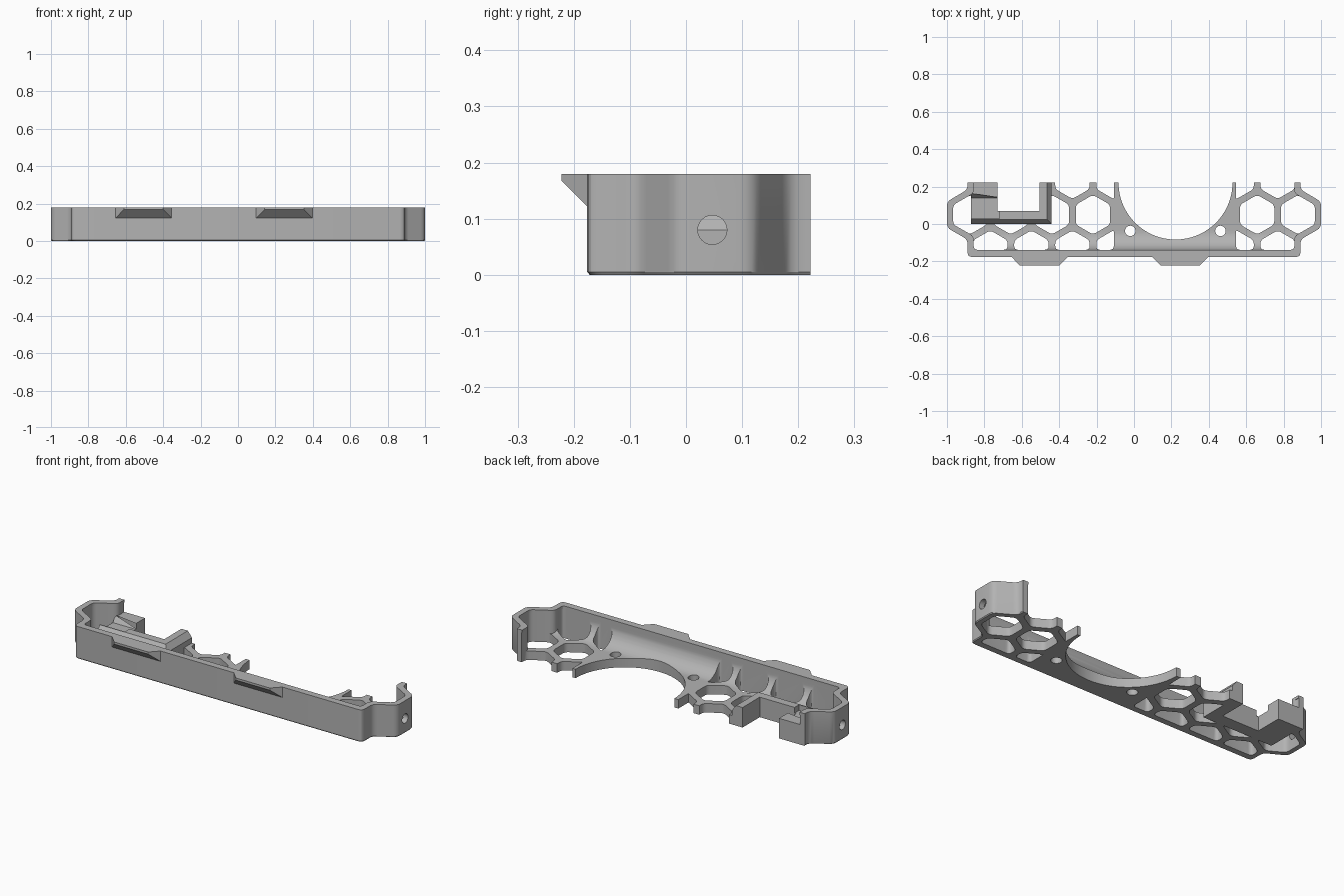
import bpy, bmesh
from math import cos, sin, pi, radians
from mathutils import Vector

if "Cube" in bpy.data.objects:
    bpy.data.objects.remove(bpy.data.objects["Cube"])

HEIGHT, FLOOR, BACK = 0.18, 0.05, 0.222
PITCH, ROW = 0.2195, 0.19
HEX_Y, FRONT_IN = 0.05, -0.138

grey = bpy.data.materials.new("plain_grey")
grey.use_nodes = True
grey.diffuse_color = (0.45, 0.45, 0.45, 1)
grey.node_tree.nodes["Principled BSDF"].inputs["Base Color"].default_value = grey.diffuse_color


def loft(name, rings):
    """Closed solid through stacked rings of equal length."""
    bm = bmesh.new()
    loops = [[bm.verts.new(p) for p in ring] for ring in rings]
    n = len(loops[0])
    for a, b in zip(loops, loops[1:]):
        for i in range(n):
            j = (i + 1) % n
            bm.faces.new((a[i], a[j], b[j], b[i]))
    bm.faces.new(loops[0][::-1])
    bm.faces.new(loops[-1])
    bmesh.ops.recalc_face_normals(bm, faces=bm.faces)
    mesh = bpy.data.meshes.new(name)
    bm.to_mesh(mesh)
    bm.free()
    mesh.materials.append(grey)
    obj = bpy.data.objects.new(name, mesh)
    bpy.context.collection.objects.link(obj)
    return obj


def prism(name, poly, z0, z1):
    return loft(name, [[(x, y, z) for x, y in poly] for z in (z0, z1)])


def combine(target, other, operation):
    """Boolean the second solid into the first and drop it."""
    mod = target.modifiers.new("bool", 'BOOLEAN')
    mod.object, mod.operation, mod.solver = other, operation, 'EXACT'
    deps = bpy.context.evaluated_depsgraph_get()
    mesh = bpy.data.meshes.new_from_object(target.evaluated_get(deps))
    target.modifiers.clear()
    target.data = mesh
    bpy.data.objects.remove(other)


def rounded(poly, r, steps=4):
    """Soften every corner of a polygon."""
    out = []
    for i, p in enumerate(poly):
        p = Vector(p)
        a, b = Vector(poly[i - 1]) - p, Vector(poly[(i + 1) % len(poly)]) - p
        a *= min(r / a.length, 0.45)
        b *= min(r / b.length, 0.45)
        for k in range(steps + 1):
            t = k / steps
            out.append(tuple(p + a * (1 - t) ** 2 + b * t ** 2))
    return out


def clip(poly, axis, limit, sign):
    """Keep the polygon on one side of an axis-aligned line."""
    out = []
    for i, p in enumerate(poly):
        q = poly[(i + 1) % len(poly)]
        dp, dq = sign * (p[axis] - limit), sign * (q[axis] - limit)
        if dp >= 0:
            out.append(p)
        if dp * dq < 0:
            out.append(tuple(Vector(p).lerp(Vector(q), dp / (dp - dq))))
    return out


def circle(cx, cy, r, n):
    return [(cx + r * cos(2 * pi * i / n), cy + r * sin(2 * pi * i / n)) for i in range(n)]


def hexagon(cx, cy, r):
    return [(cx + r * cos(radians(60 * i + 30)), cy + r * sin(radians(60 * i + 30))) for i in range(6)]


def rect(x0, x1, y0, y1):
    return [(x0, y0), (x1, y0), (x1, y1), (x0, y1)]


def mirrored(half):
    return half + [(-x, y) for x, y in reversed(half)]


# Tray shell: outer outline with a small bottom chamfer
outer = rounded(mirrored([(0.89, -0.176), (0.89, -0.083), (1.0, -0.02), (1.0, 0.12), (0.89, 0.184)]), 0.025)
outer = rounded(mirrored([(0.89, -0.176), (0.89, -0.083), (1.0, -0.02),
                          (1.0, 0.12), (0.89, 0.184), (0.89, 0.3)]), 0.025)
chamfered = [(x * 0.996, y * 0.975 if y < 0 else y) for x, y in outer]
tray = loft("tray", [[(x, y, 0) for x, y in chamfered],
                     [(x, y, 0.005) for x, y in outer],
                     [(x, y, HEIGHT) for x, y in outer]])

# Inner cavity
inner = rounded(mirrored([(0.857, FRONT_IN), (0.857, -0.065), (0.967, -0.002),
                          (0.967, 0.102), (0.857, 0.165), (0.857, 0.5)]), 0.02)
combine(tray, prism("cavity", inner, FLOOR, 1), 'DIFFERENCE')

# Concave fillet between floor and front wall
R = 0.1
arc = [(FRONT_IN + R - R * cos(a), FLOOR + R - R * sin(a)) for a in [pi / 2 * i / 12 for i in range(13)]]
section = arc + [(FRONT_IN + R, 0.02), (FRONT_IN - 0.015, 0.02), (FRONT_IN - 0.015, FLOOR + R)]
combine(tray, loft("front_fillet", [[(x, y, z) for y, z in section] for x in (-0.865, 0.865)]), 'UNION')

# Honeycomb openings, with a solid pad kept around the round opening
PAD = (-0.108, 0.546)
holes = []
for row in (-1, 0, 1):
    for k in range(-4, 5):
        x = k * PITCH + (PITCH / 2 if row else 0)
        if abs(x) > 0.9:
            continue
        cell = hexagon(x, HEX_Y + row * ROW, 0.106)
        if row < 0:
            cell = clip(cell, 1, FRONT_IN, 1)
        if PAD[0] - 0.05 < x < PAD[1] - 0.05:
            cell = clip(cell, 0, PAD[0], -1)
        elif PAD[0] < x < PAD[1] + 0.05:
            cell = clip(cell, 0, PAD[1], 1)
        if len(cell) > 2:
            holes.append(rounded(cell, 0.02))

# Round opening, two screw holes and the bracket notch
NOTCH = rect(-0.73, -0.505, 0.07, 0.5)
holes += [circle(0.222, BACK, 0.305, 96), NOTCH]
holes += [circle(x, -0.037, 0.028, 24) for x in (-0.02, 0.462)]
for h in holes:
    combine(tray, prism("hole", h, -0.1, 0.165), 'DIFFERENCE')

# Side screw holes
for side in (-1, 1):
    ring = circle(0.047, 0.08, 0.026, 24)
    drill = loft("drill", [[(side * x, y, z) for y, z in ring] for x in (0.93, 1.1)])
    combine(tray, drill, 'DIFFERENCE')

# U-shaped bracket with chamfered outer edges
bracket = loft("bracket", [[(x, y, z) for x, y in rect(-0.872, -0.44 - i, i, 0.3)]
                           for z, i in ((0, 0), (0.08, 0), (0.112, 0.025))])
combine(bracket, prism("notch", NOTCH, -0.1, 1), 'DIFFERENCE')
step = [[(-0.9, 0.03, z), (-0.72, 0.03, z), (-0.72, 0.14, z), (-0.9, y, z)]
        for z, y in ((0.08, 0.14), (0.14, 0.185))]
combine(bracket, loft("step", step), 'DIFFERENCE')
combine(tray, bracket, 'UNION')

# Flush back cut
combine(tray, prism("back_cut", rect(-1.5, 1.5, BACK, 1), -1, 1), 'DIFFERENCE')
tray.name = "tray"

# Wedge tabs on the front wall
parts = [tray]
for side, cx in (("right", -0.505), ("left", 0.247)):
    rings = [[(cx - w, y, z), (cx + w, y, z), (cx + w, y, HEIGHT), (cx - w, y, HEIGHT)]
             for w, y, z in ((0.15, -0.17, 0.122), (0.15, -0.176, 0.122), (0.105, -0.222, 0.168))]
    parts.append(loft(side + "_front_tab", rings))

# Smooth curved walls, keep edges sharp
for obj in parts:
    bpy.ops.object.select_all(action='DESELECT')
    obj.select_set(True)
    bpy.context.view_layer.objects.active = obj
    bpy.ops.object.shade_smooth_by_angle(angle=radians(28))
